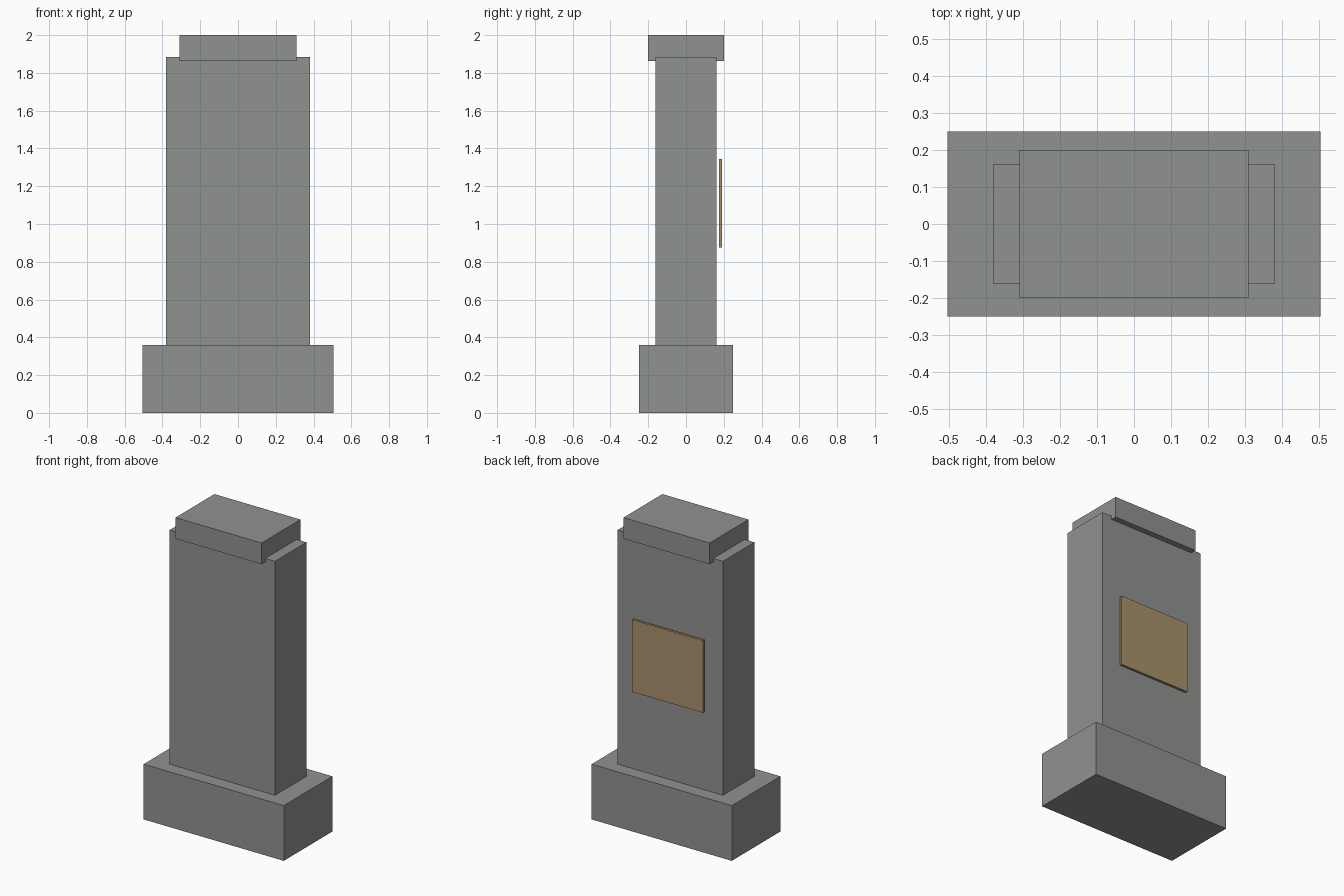
import bpy

if "Cube" in bpy.data.objects:
    bpy.data.objects.remove(bpy.data.objects["Cube"])


def material(name, rgb):
    m = bpy.data.materials.new(name)
    m.diffuse_color = (*rgb, 1.0)
    m.use_nodes = True
    m.node_tree.nodes["Principled BSDF"].inputs["Base Color"].default_value = m.diffuse_color
    return m


def box(name, x, y, z, mat):
    """Box spanning the given (min, max) ranges."""
    spans = (x, y, z)
    bpy.ops.mesh.primitive_cube_add(size=1, location=[(a + b) / 2 for a, b in spans])
    ob = bpy.context.object
    ob.name = name
    ob.scale = [b - a for a, b in spans]
    bpy.ops.object.transform_apply(location=False, rotation=False, scale=True)
    ob.data.materials.append(mat)
    return ob


stone = material("grey stone", (0.28, 0.29, 0.28))
bronze = material("bronze", (0.40, 0.283, 0.15))

# Plinth, upright slab and overhanging cap
box("base", (-0.505, 0.505), (-0.25, 0.25), (0, 0.36), stone)
box("slab", (-0.38, 0.38), (-0.162, 0.162), (0.36, 1.885), stone)
box("cap", (-0.31, 0.31), (-0.2, 0.2), (1.862, 2.0), stone)

# Plaque standing just off the back of the slab
box("plaque", (-0.255, 0.255), (0.174, 0.19), (0.875, 1.345), bronze)
